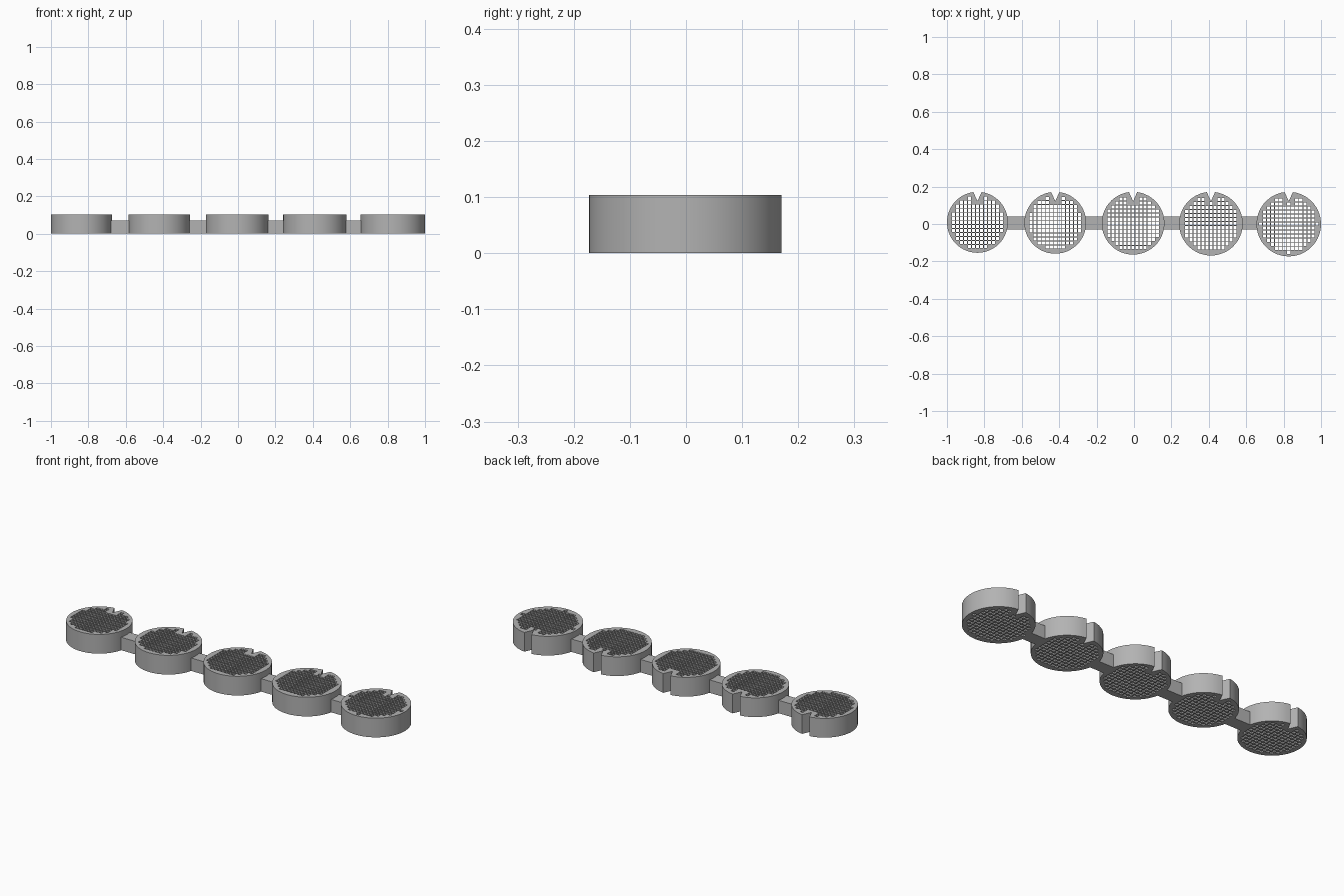
import bpy
import math

cube = bpy.data.objects.get("Cube")
if cube:
    bpy.data.objects.remove(cube, do_unlink=True)

HEIGHT = 0.104
BACK = 0.172           # all discs share this rear tangent line
PITCH = 0.0215         # hole spacing
HOLE = 0.0084          # half width of a square hole
SEGMENTS = 48
NOTCH_HALF, NOTCH_DEPTH = 0.022, 0.05

grey = bpy.data.materials.new("plain_grey")
grey.use_nodes = True
grey.diffuse_color = (0.45, 0.45, 0.45, 1)
grey.node_tree.nodes["Principled BSDF"].inputs["Base Color"].default_value = (0.45, 0.45, 0.45, 1)


def outline(r):
    """Circle with a V notch at the back."""
    gap = math.asin(NOTCH_HALF / r)
    start = math.pi / 2 + gap
    sweep = 2 * math.pi - 2 * gap
    pts = [(r * math.cos(start + sweep * i / SEGMENTS),
            r * math.sin(start + sweep * i / SEGMENTS)) for i in range(SEGMENTS + 1)]
    return pts + [(0, r - NOTCH_DEPTH)]


def holes(r):
    """Square holes on a grid, kept inside the rim and clear of the notch."""
    n = int(r / PITCH) + 1
    for i in range(-n, n + 1):
        for j in range(-n, n + 1):
            x, y = i * PITCH, j * PITCH
            if math.hypot(abs(x) + HOLE, abs(y) + HOLE) > r - 0.012:
                continue
            if abs(x) < 0.03 and y + HOLE > r - NOTCH_DEPTH - 0.004 - abs(x) * 0.2:
                continue
            yield [(x + a * HOLE, y + b * HOLE)
                   for a, b in ((-1, -1), (-1, 1), (1, 1), (1, -1))]


def add_loop(curve, pts):
    spline = curve.splines.new("POLY")
    spline.points.add(len(pts) - 1)
    for p, (x, y) in zip(spline.points, pts):
        p.co = (x, y, 0, 1)
    spline.use_cyclic_u = True


def make_disc(name, x, r):
    curve = bpy.data.curves.new(name, "CURVE")
    curve.dimensions = "2D"
    curve.fill_mode = "BOTH"
    curve.extrude = HEIGHT / 2
    add_loop(curve, outline(r))
    for loop in holes(r):
        add_loop(curve, loop)
    curve.materials.append(grey)
    ob = bpy.data.objects.new(name, curve)
    ob.location = (x, BACK - r, HEIGHT / 2)
    bpy.context.collection.objects.link(ob)
    bpy.ops.object.select_all(action="DESELECT")
    ob.select_set(True)
    bpy.context.view_layer.objects.active = ob
    bpy.ops.object.convert(target="MESH")
    bpy.ops.object.shade_smooth_by_angle(angle=math.radians(30))


def make_bar(name, x0, x1):
    bpy.ops.mesh.primitive_cube_add(size=1, location=((x0 + x1) / 2, 0.005, 0.035))
    ob = bpy.context.object
    ob.name = name
    ob.scale = (x1 - x0, 0.07, 0.07)
    ob.data.materials.append(grey)


# Discs grow slightly from one end of the strip to the other
discs = [(-0.837 + 0.4161 * i, 0.163 + 0.0024 * i) for i in range(5)]
for i, (x, r) in enumerate(discs):
    make_disc(f"perforated_disc_{i + 1}", x, r)

# Low bars joining neighbouring discs
for i in range(4):
    (xa, ra), (xb, rb) = discs[i], discs[i + 1]
    make_bar(f"link_bar_{i + 1}", xa + ra - 0.008, xb - rb + 0.008)
